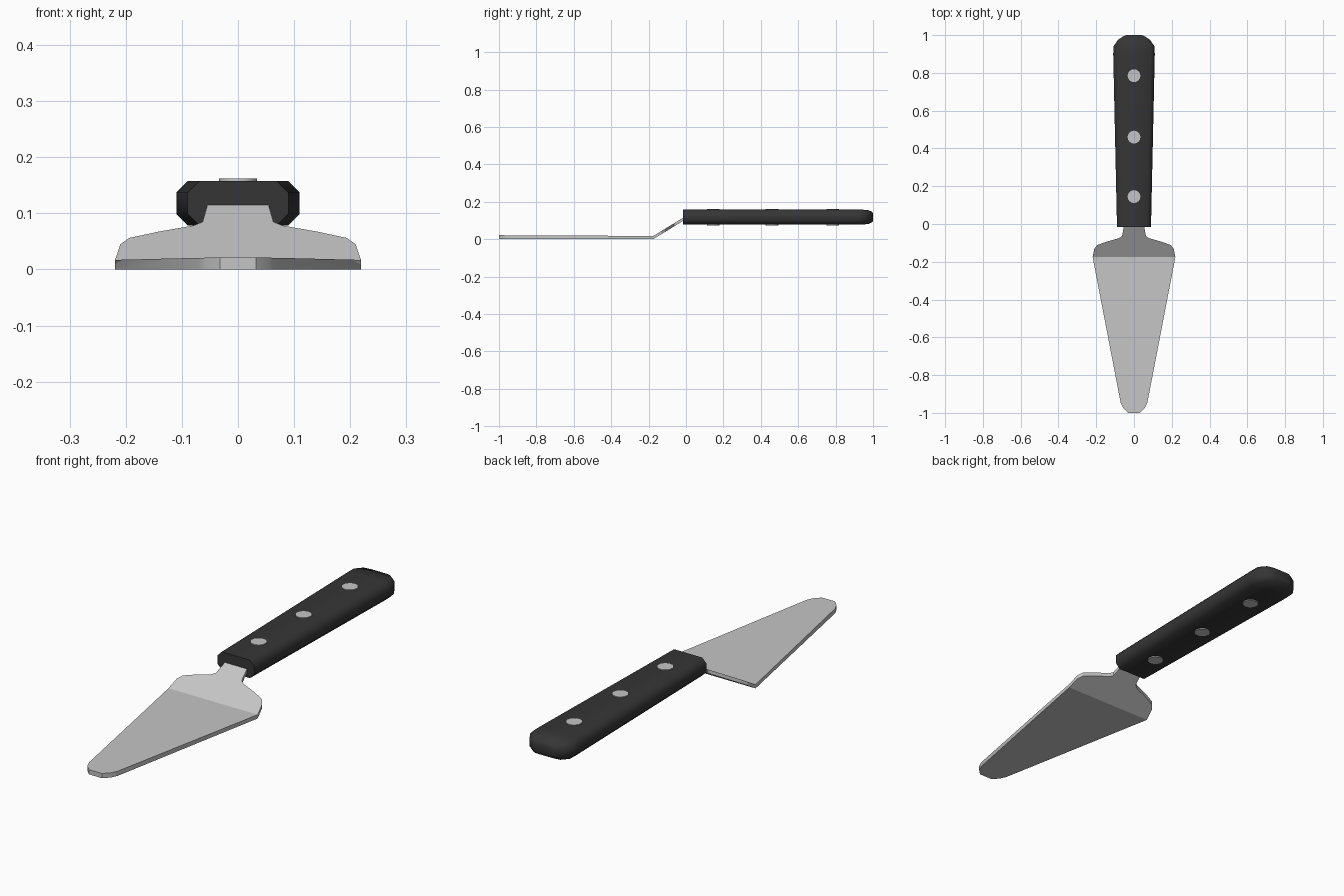
import bpy, bmesh, math

if "Cube" in bpy.data.objects:
    bpy.data.objects.remove(bpy.data.objects["Cube"])


def material(name, value):
    m = bpy.data.materials.new(name)
    m.diffuse_color = (value, value, value, 1)
    m.use_nodes = True
    m.node_tree.nodes["Principled BSDF"].inputs["Base Color"].default_value = m.diffuse_color
    return m


steel = material("brushed steel", 0.56)
black = material("black plastic", 0.036)


def loft(name, rings, mat, angle):
    """Skin a list of equal-length closed rings and cap both ends."""
    bm = bmesh.new()
    vs = [[bm.verts.new(p) for p in ring] for ring in rings]
    n = len(vs[0])
    for a, b in zip(vs, vs[1:]):
        for i in range(n):
            j = (i + 1) % n
            bm.faces.new((a[i], a[j], b[j], b[i]))
    bm.faces.new(vs[0])
    bm.faces.new(vs[-1])
    bmesh.ops.recalc_face_normals(bm, faces=bm.faces)
    me = bpy.data.meshes.new(name)
    bm.to_mesh(me)
    bm.free()
    me.materials.append(mat)
    ob = bpy.data.objects.new(name, me)
    bpy.context.collection.objects.link(ob)
    bpy.ops.object.select_all(action='DESELECT')
    ob.select_set(True)
    bpy.context.view_layer.objects.active = ob
    bpy.ops.object.shade_smooth_by_angle(angle=math.radians(angle))
    return ob


# Blade: flat wedge, bent up through the shoulders into the neck and tang
BEND = -0.175
outline = [(0.032, -1.0), (0.057, -0.975), (0.071, -0.945), (0.219, BEND),
           (0.210, -0.130), (0.194, -0.111), (0.140, -0.092),
           (0.080, -0.075), (0.063, -0.064), (0.052, 0.0), (0.050, 0.06)]


def blade_top(y):
    if y < BEND:
        return 0.017 + 0.004 * (BEND - y) / (1 + BEND)
    return 0.017 + 0.611 * (min(y, 0) - BEND)


def blade_bottom(y):
    return 0 if y <= BEND else blade_top(y) - 0.017


loft("blade", [[(-w, y, blade_bottom(y)), (w, y, blade_bottom(y)),
                (w, y, blade_top(y)), (-w, y, blade_top(y))]
               for w, y in outline], steel, 25)

# Handle: chamfered bar widening to a rounded butt
ZC = 0.118
sections = [(-0.015, 0.090, 0.040, 0.021), (0.90, 0.110, 0.040, 0.021),
            (0.94, 0.109, 0.040, 0.021), (0.975, 0.085, 0.037, 0.020),
            (0.995, 0.055, 0.028, 0.015), (1.0, 0.040, 0.020, 0.010)]
handle_rings = []
for y, w, h, c in sections:
    corner = [(w, h - c), (w - c, h)]
    pts = (corner + [(-x, z) for x, z in reversed(corner)]
           + [(-x, -z) for x, z in corner]
           + [(x, -z) for x, z in reversed(corner)])
    handle_rings.append([(x, y, ZC + z) for x, z in pts])
loft("handle", handle_rings, black, 60)

# Rivets passing through the handle, proud on both faces
for k, y in enumerate((0.145, 0.46, 0.785)):
    ring = [(0.034 * math.cos(t * math.pi / 8), y + 0.034 * math.sin(t * math.pi / 8))
            for t in range(16)]
    loft(f"rivet_{k + 1}", [[(px, py, z) for px, py in ring]
                            for z in (ZC - 0.044, ZC + 0.044)], steel, 30)
